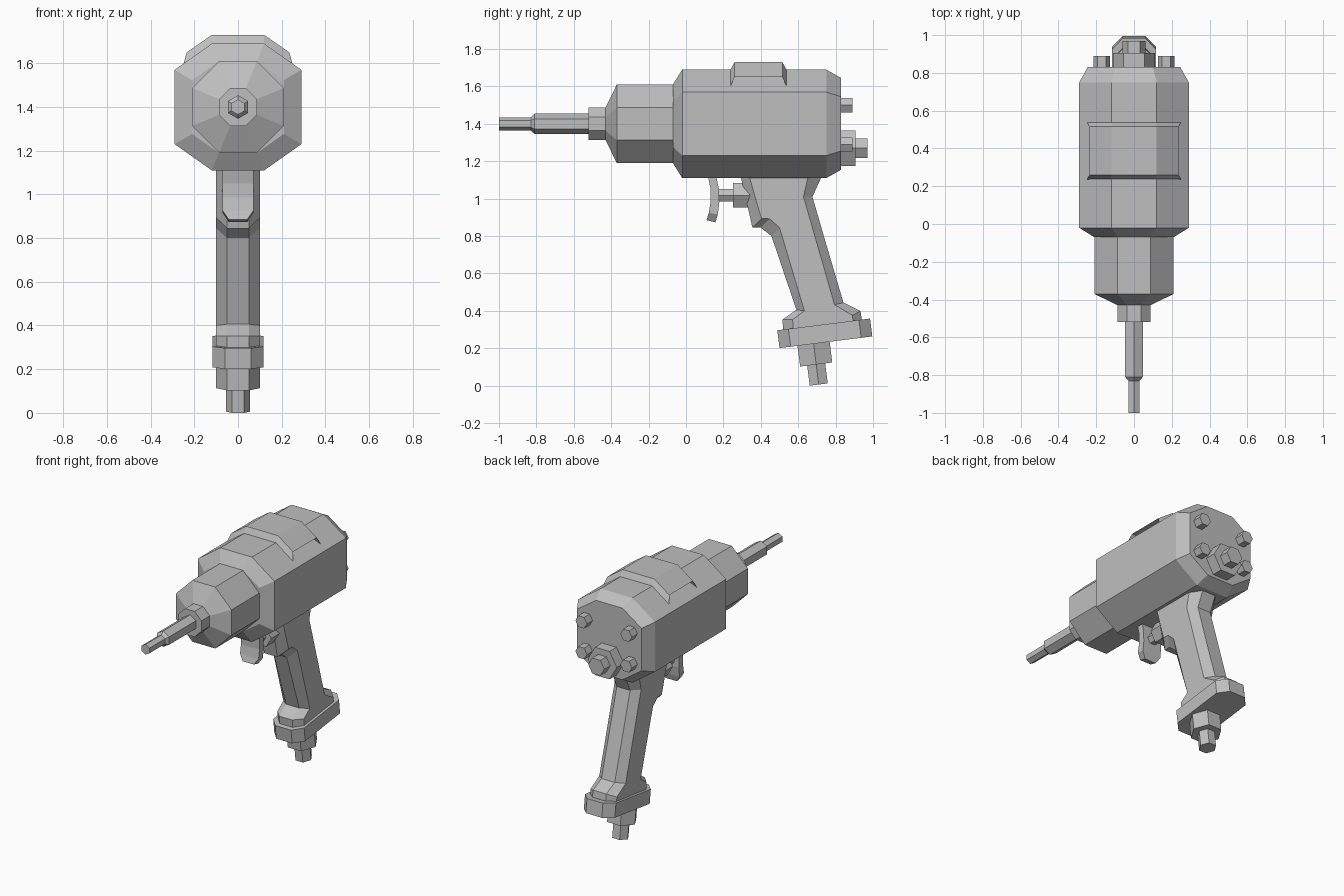
import bpy, bmesh
from math import sin, cos, pi, radians

cube = bpy.data.objects.get("Cube")
if cube:
    bpy.data.objects.remove(cube, do_unlink=True)

GREY = (0.52, 0.52, 0.52, 1)
metal = bpy.data.materials.new("plain_grey")
metal.use_nodes = True
metal.diffuse_color = GREY
bsdf = next(n for n in metal.node_tree.nodes if n.type == 'BSDF_PRINCIPLED')
bsdf.inputs["Base Color"].default_value = GREY


def loft(name, rings, location=(0, 0, 0), tilt=0):
    """Skin a row of equal rings and cap both ends."""
    bm = bmesh.new()
    rows = [[bm.verts.new(p) for p in ring] for ring in rings]
    n = len(rows[0])
    for a, b in zip(rows, rows[1:]):
        for i in range(n):
            j = (i + 1) % n
            bm.faces.new((a[i], a[j], b[j], b[i]))
    bm.faces.new(rows[0])
    bm.faces.new(rows[-1])
    bmesh.ops.recalc_face_normals(bm, faces=bm.faces)
    mesh = bpy.data.meshes.new(name)
    bm.to_mesh(mesh)
    bm.free()
    mesh.materials.append(metal)
    obj = bpy.data.objects.new(name, mesh)
    obj.location = location
    obj.rotation_euler.x = tilt
    bpy.context.collection.objects.link(obj)
    return obj


def mirrored(half):
    """Close a ring from its +x half."""
    return half + [(-x, y, z) for x, y, z in reversed(half)]


def octagon(y, half, top, side):
    """Octagon around the barrel axis; top and side set the flat widths."""
    return mirrored([(top, y, AXIS + half), (half, y, AXIS + side),
                     (half, y, AXIS - side), (top, y, AXIS - half)])


def hex_ring(r, along, axis='Y', phase=0):
    pts = []
    for i in range(6):
        a = i * pi / 3 + phase
        u, v = r * cos(a), r * sin(a)
        pts.append((u, along, v) if axis == 'Y' else (u, v, along))
    return pts


def hex_bar(name, location, stations, axis='Y', phase=0, tilt=0):
    return loft(name, [hex_ring(r, d, axis, phase) for d, r in stations], location, tilt)


AXIS = 1.4

# Main housing, with front shoulder and chamfered rear
loft("housing", [octagon(-0.07, 0.21, 0.087, 0.123), octagon(-0.02, 0.29, 0.12, 0.17),
                 octagon(0.75, 0.29, 0.12, 0.17), octagon(0.83, 0.245, 0.10, 0.145)])

# Hammer case, tapering nose and collar
loft("hammer_case", [octagon(y, h, h * 0.414, h * 0.414)
                     for y, h in ((-0.05, 0.21), (-0.37, 0.21), (-0.43, 0.087))])
loft("nose_collar", [octagon(y, 0.087, 0.036, 0.036) for y in (-0.52, -0.42)])

# Stepped hexagonal drive shaft
hex_bar("drive_shaft", (0, 0, AXIS),
        ((-1, 0.035), (-0.83, 0.035), (-0.81, 0.054), (-0.5, 0.054)), phase=pi / 6)

# Raised saddle plate over the top of the housing
low = ((0.12, 1.685), (0.25, 1.595))
high = ((0.12, 1.73), (0.235, 1.65))
loft("top_plate", [mirrored([(x, y, z) for x, z in profile])
                   for y, profile in ((0.235, low), (0.26, high), (0.515, high), (0.54, low))])

# Rear cover bolts and the stepped centre nut
for side, label in ((1, "left"), (-1, "right")):
    for z, level in ((1.5, "upper"), (1.29, "lower")):
        hex_bar(f"{level}_{label}_bolt", (side * 0.17, 0, z), ((0.81, 0.044), (0.89, 0.044)))
hex_bar("rear_nut", (0, 0, 1.27), ((0.81, 0.11), (0.905, 0.11)))
hex_bar("rear_nut_cap", (0, 0, 1.27), ((0.89, 0.061), (0.97, 0.061)))

# Handle: each row is front edge, front side, back side, back edge as (y, z)
rows = (
    ((0.285, 1.15), (0.33, 1.15), (0.66, 1.15), (0.74, 1.15)),
    ((0.32, 1.00), (0.372, 1.00), (0.628, 1.01), (0.676, 1.01)),
    ((0.355, 0.845), (0.404, 0.893), (0.663, 0.89), (0.711, 0.89)),
    ((0.40, 0.845), (0.447, 0.893), (0.669, 0.87), (0.717, 0.87)),
    ((0.457, 0.80), (0.50, 0.845), (0.683, 0.82), (0.731, 0.82)),
    ((0.59, 0.406), (0.633, 0.40), (0.794, 0.433), (0.842, 0.444)),
    ((0.515, 0.353), (0.57, 0.353), (0.89, 0.376), (0.933, 0.40)),
    ((0.522, 0.28), (0.575, 0.28), (0.895, 0.32), (0.943, 0.33)),
)
loft("handle", [mirrored([(w, y, z) for w, (y, z) in zip((0.05, 0.1, 0.1, 0.05), row)])
                for row in rows])

# Tilted base plate and air inlet below the handle
TILT = radians(7.2)
BASE = (0, 0.742, 0.28)
loft("base_plate", [mirrored([(0.06, -0.25, z), (0.117, -0.19, z),
                              (0.117, 0.19, z), (0.06, 0.25, z)])
                    for z in (-0.048, 0.048)], BASE, TILT)
inlet = (0, BASE[1] - 0.066, BASE[2] - 0.008)
hex_bar("inlet_nut", inlet, ((-0.03, 0.1), (-0.16, 0.1)), 'Z', 0, TILT)
hex_bar("inlet_nipple", inlet, ((-0.14, 0.056), (-0.268, 0.056)), 'Z', 0, TILT)

# Curved trigger with a chamfered tip: half width, front (y, z), back (y, z)
trigger = (
    (0.07, (0.115, 1.13), (0.16, 1.13)),
    (0.07, (0.132, 1.05), (0.176, 1.05)),
    (0.07, (0.132, 0.985), (0.178, 0.98)),
    (0.07, (0.122, 0.925), (0.17, 0.915)),
    (0.042, (0.11, 0.885), (0.158, 0.873)),
)
loft("trigger", [mirrored([(w, *front), (w, *back)]) for w, front, back in trigger])
hex_bar("trigger_stem", (0, 0, 1.018), ((0.15, 0.038), (0.28, 0.038)))
hex_bar("trigger_collar", (0, 0, 1.018), ((0.25, 0.076), (0.4, 0.076)))
